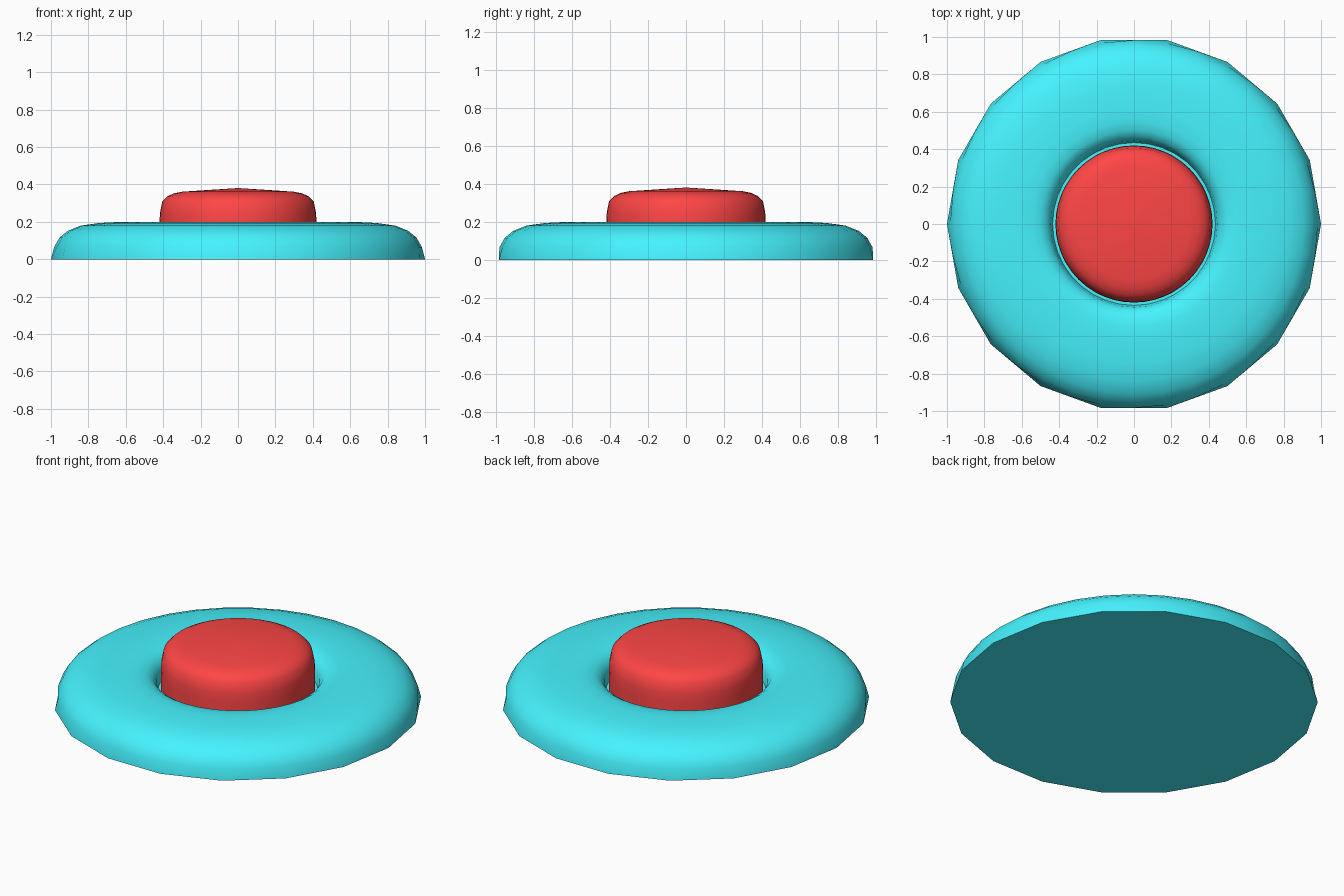
import bpy, bmesh
from math import sin, cos, tau

if "Cube" in bpy.data.objects:
    bpy.data.objects.remove(bpy.data.objects["Cube"])


def lathe(name, profile, segments, color, facet=1.0):
    """Spin (radius, z) points round z; the first ring can be drawn in to halve its sides."""
    bm = bmesh.new()
    rings = []
    for i, (r, z) in enumerate(profile):
        ring = []
        for k in range(segments):
            rr = r * facet if i == 0 and k % 2 else r
            a = tau * k / segments
            ring.append(bm.verts.new((rr * cos(a), rr * sin(a), z)))
        rings.append(ring)
    for lo, hi in zip(rings, rings[1:]):
        for k in range(segments):
            n = (k + 1) % segments
            bm.faces.new((lo[k], lo[n], hi[n], hi[k]))
    bm.faces.new(rings[0][::-1])
    bm.faces.new(rings[-1])
    me = bpy.data.meshes.new(name)
    bm.to_mesh(me)
    bm.free()
    ob = bpy.data.objects.new(name, me)
    bpy.context.collection.objects.link(ob)
    mat = bpy.data.materials.new(name + "_colour")
    mat.diffuse_color = color
    mat.use_nodes = True
    mat.node_tree.nodes["Principled BSDF"].inputs["Base Color"].default_value = mat.diffuse_color
    me.materials.append(mat)
    bpy.ops.object.select_all(action='DESELECT')
    ob.select_set(True)
    bpy.context.view_layer.objects.active = ob
    bpy.ops.object.shade_smooth_by_angle(angle=0.9)
    return ob


# Base: 18-sided foot, rounded shoulder, dip around the button
lathe("base", [(1.0, 0), (0.983, 0.065), (0.955, 0.115), (0.91, 0.152),
               (0.84, 0.18), (0.74, 0.194), (0.62, 0.2), (0.55, 0.198),
               (0.5, 0.189), (0.465, 0.168), (0.445, 0.135), (0.435, 0.08)],
      36, (0.06, 0.9, 1.0, 1), cos(tau / 36))

# Button: short drum with a softly domed top
lathe("push_button", [(0.42, 0.07), (0.42, 0.2), (0.417, 0.25), (0.405, 0.31),
                      (0.38, 0.335), (0.345, 0.352), (0.3, 0.361),
                      (0.15, 0.371), (0.01, 0.38)],
      48, (1.0, 0.06, 0.06, 1))
